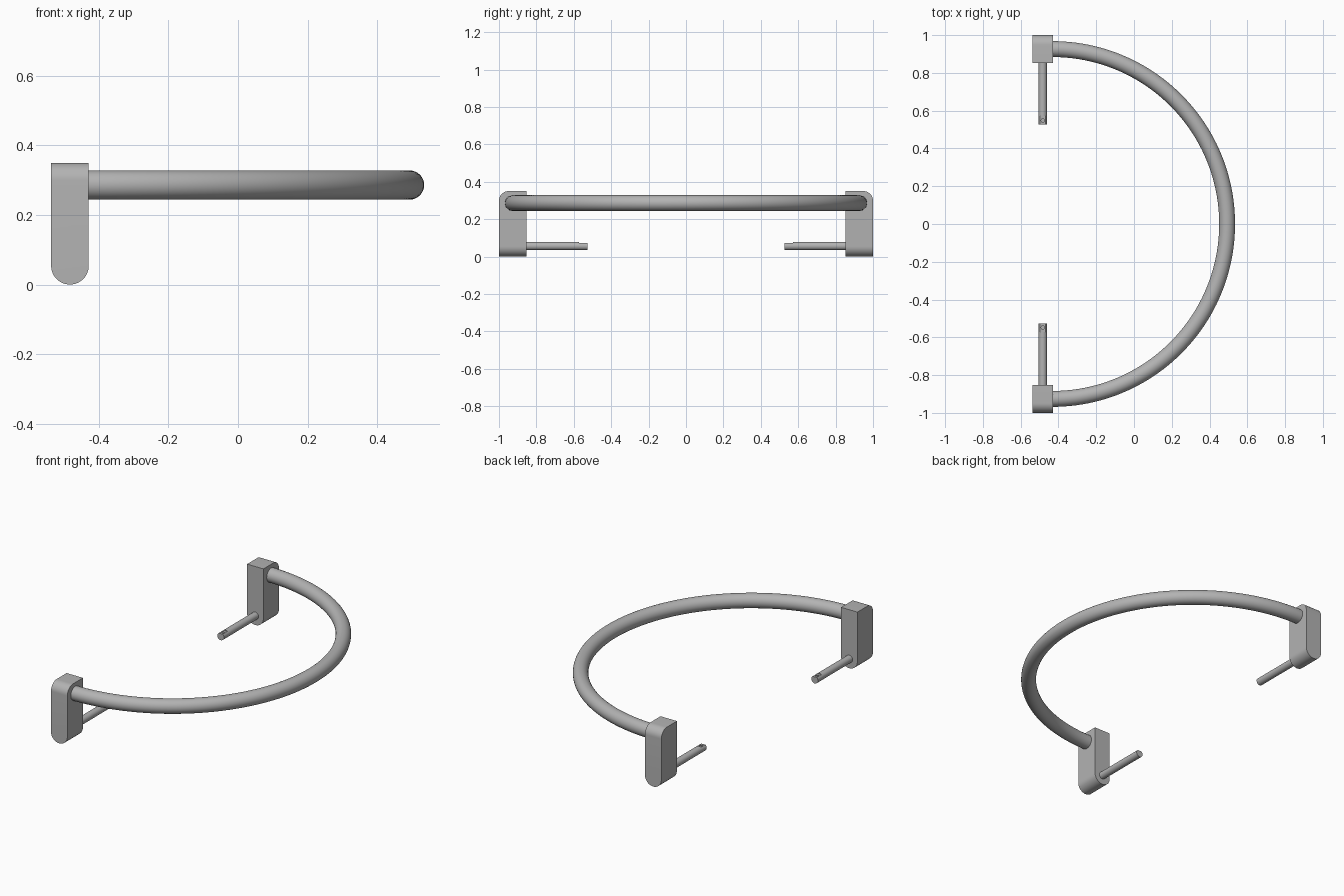
import bpy, bmesh, math
from mathutils import Matrix, Vector

cube = bpy.data.objects.get("Cube")
if cube:
    bpy.data.objects.remove(cube)

grey = bpy.data.materials.new("satin grey")
grey.use_nodes = True
grey.diffuse_color = (0.45, 0.45, 0.45, 1)
grey.node_tree.nodes["Principled BSDF"].inputs["Base Color"].default_value = (0.45, 0.45, 0.45, 1)

BLOCK_X, BLOCK_R = -0.483, 0.054     # block centre line and rounded foot radius
INNER, OUTER, TOP = 0.853, 1.0, 0.35
PIN_R, PIN_Z, PIN_TIP = 0.022, 0.056, 0.526
BAR_R, BAR_Z, ARC_R, ARC_X = 0.042, 0.286, 0.926, -0.433


def finish(name, bm):
    bmesh.ops.recalc_face_normals(bm, faces=bm.faces)
    mesh = bpy.data.meshes.new(name)
    bm.to_mesh(mesh)
    bm.free()
    mesh.materials.append(grey)
    obj = bpy.data.objects.new(name, mesh)
    bpy.context.collection.objects.link(obj)
    return obj


def activate(obj):
    bpy.ops.object.select_all(action='DESELECT')
    obj.select_set(True)
    bpy.context.view_layer.objects.active = obj


def smooth(obj):
    activate(obj)
    bpy.ops.object.shade_smooth_by_angle(angle=math.radians(35))


def cut(obj, cutter):
    activate(obj)
    mod = obj.modifiers.new("cut", 'BOOLEAN')
    mod.operation, mod.solver, mod.object = 'DIFFERENCE', 'EXACT', cutter
    bpy.ops.object.modifier_apply(modifier=mod.name)
    bpy.data.objects.remove(cutter)


def mounting_block(name, side):
    # Round-footed profile, pulled through the block depth
    bm = bmesh.new()
    points = [(BLOCK_R, TOP), (-BLOCK_R, TOP)]
    for i in range(25):
        a = math.pi + math.pi * i / 24
        points.append((BLOCK_R * math.cos(a), BLOCK_R + BLOCK_R * math.sin(a)))
    face = bm.faces.new([bm.verts.new((BLOCK_X + x, side * INNER, z)) for x, z in points])
    made = bmesh.ops.extrude_face_region(bm, geom=[face])["geom"]
    bmesh.ops.translate(bm, vec=(0, side * (OUTER - INNER), 0),
                        verts=[v for v in made if isinstance(v, bmesh.types.BMVert)])
    # Rounded outer top edge
    edge = [e for e in bm.edges
            if all(abs(v.co.z - TOP) < 1e-4 and abs(v.co.y) > OUTER - 1e-4 for v in e.verts)]
    bmesh.ops.bevel(bm, geom=edge, offset=0.052, segments=10, profile=0.5, affect='EDGES')
    smooth(finish(name, bm))


def cylinder(name, radius, length, centre, rotation=Matrix(), sides=32):
    bm = bmesh.new()
    bmesh.ops.create_cone(bm, cap_ends=True, segments=sides, radius1=radius, radius2=radius,
                          depth=length, matrix=Matrix.Translation(centre) @ rotation)
    return finish(name, bm)


def pin(name, side):
    length = INNER - PIN_TIP
    rod = cylinder(name, PIN_R, length, (BLOCK_X, side * (PIN_TIP + length / 2), PIN_Z),
                   Matrix.Rotation(math.pi / 2, 4, 'X'))
    # Flat seat at the tip
    bm = bmesh.new()
    bmesh.ops.create_cube(bm, size=0.1, matrix=Matrix.Translation(
        (BLOCK_X, side * (PIN_TIP - 0.055), PIN_Z + PIN_R + 0.045)) @ Matrix.Diagonal((1, 2, 1, 1)))
    cut(rod, finish("seat_cutter", bm))
    # Small blind screw hole in the seat
    cut(rod, cylinder("hole_cutter", 0.009, 0.04, (BLOCK_X, side * (PIN_TIP + 0.022), PIN_Z + 0.02), sides=20))
    smooth(rod)


# Half-circle bar: round section swept between the two blocks
def curved_bar():
    bm = bmesh.new()
    steps, sides = 96, 32
    rings = []
    for i in range(steps + 1):
        a = -math.pi / 2 + math.pi * i / steps
        out = Vector((math.cos(a), math.sin(a), 0))
        ring = []
        for j in range(sides):
            b = 2 * math.pi * j / sides
            ring.append(bm.verts.new(Vector((ARC_X, 0, BAR_Z + BAR_R * math.sin(b)))
                                     + out * (ARC_R + BAR_R * math.cos(b))))
        rings.append(ring)
    for r, s in zip(rings, rings[1:]):
        for j in range(sides):
            k = (j + 1) % sides
            bm.faces.new((r[j], r[k], s[k], s[j]))
    bm.faces.new(rings[0])
    bm.faces.new(rings[-1])
    smooth(finish("curved_bar", bm))


curved_bar()
for label, side in (("front", -1), ("back", 1)):
    mounting_block(label + "_block", side)
    pin(label + "_pin", side)
